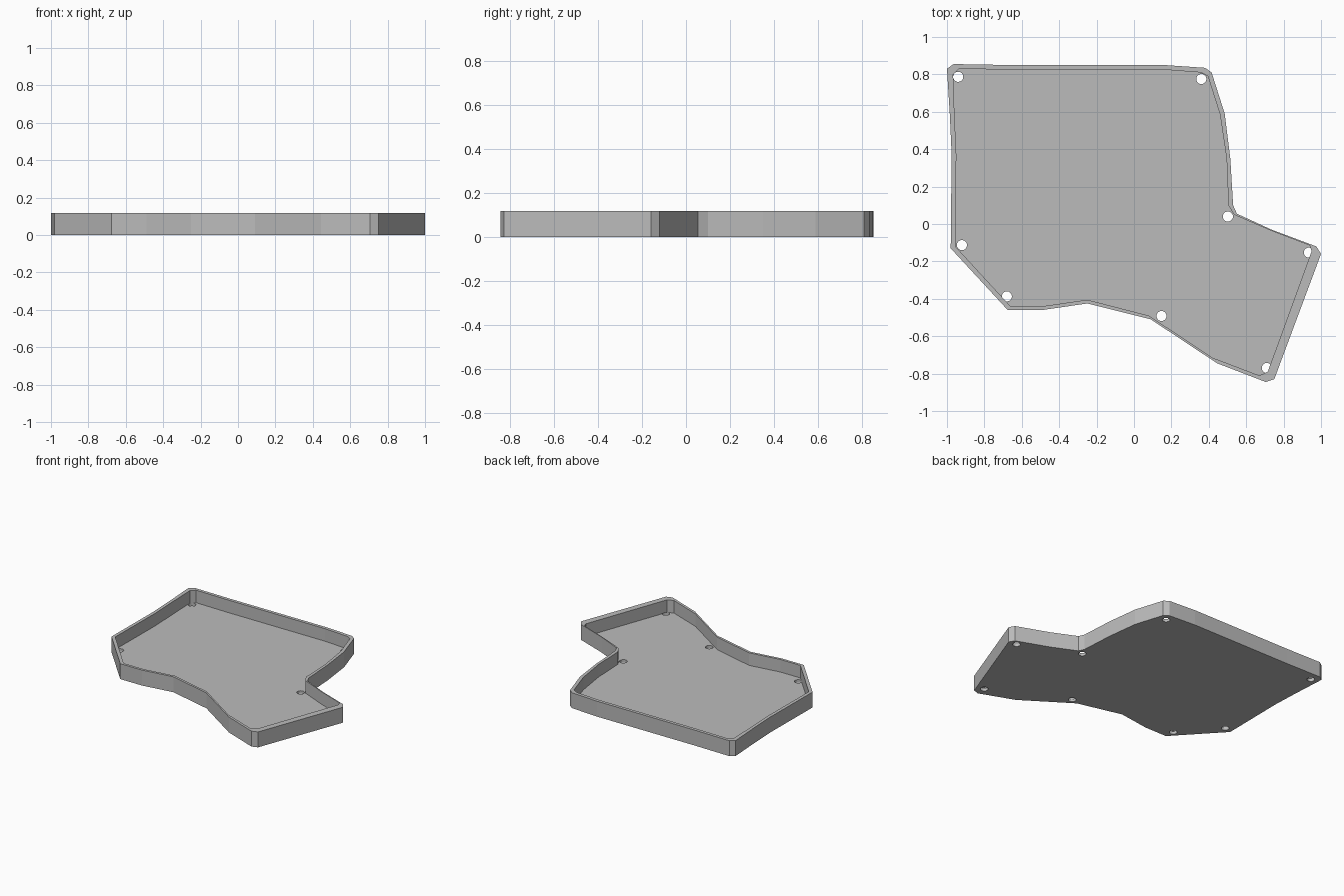
import bpy
import bmesh
from mathutils import Matrix

if "Cube" in bpy.data.objects:
    bpy.data.objects.remove(bpy.data.objects["Cube"], do_unlink=True)

HEIGHT, FLOOR, HOLE_RADIUS = 0.118, 0.022, 0.027

# Outer edge of the tray, clockwise from the back right corner
OUTER = [(-1, .83), (-.965, .855), (-.67, .85), (.16, .85), (.38, .835), (.415, .81),
         (.485, .59), (.515, .35), (.53, .1), (.55, .055), (.735, -.03), (.975, -.12),
         (1, -.16), (.75, -.83), (.705, -.845), (.445, -.745), (.09, -.51),
         (-.25, -.425), (-.49, -.46), (-.675, -.46), (-.98, -.13), (-.975, .37), (-.985, .59)]

# Inner edge of the wall, same order
INNER = [(-.967, .80), (-.935, .83), (-.66, .825), (.16, .825), (.36, .81), (.395, .79),
         (.46, .585), (.495, .35), (.505, .1), (.535, .05), (.735, -.037), (.94, -.115),
         (.95, -.145), (.715, -.79), (.67, -.81), (.42, -.715), (.08, -.49),
         (-.25, -.405), (-.49, -.44), (-.66, -.44), (-.955, -.12), (-.95, .37), (-.96, .59)]

# Screw hole centres
HOLES = [(-.94, .787), (.36, .775), (.502, .04), (.935, -.153),
         (.71, -.77), (.147, -.492), (-.68, -.387), (-.92, -.113)]


def finish(name, bm):
    bmesh.ops.recalc_face_normals(bm, faces=bm.faces)
    mesh = bpy.data.meshes.new(name)
    bm.to_mesh(mesh)
    bm.free()
    obj = bpy.data.objects.new(name, mesh)
    bpy.context.collection.objects.link(obj)
    return obj


def prism(name, outline, bottom, top):
    bm = bmesh.new()
    face = bm.faces.new([bm.verts.new((x, y, bottom)) for x, y in outline])
    result = bmesh.ops.extrude_face_region(bm, geom=[face], use_keep_orig=True)
    verts = [g for g in result["geom"] if isinstance(g, bmesh.types.BMVert)]
    bmesh.ops.translate(bm, verts=verts, vec=(0, 0, top - bottom))
    return finish(name, bm)


def cut(target, cutter):
    cutter.hide_render = True
    cutter.hide_set(True)
    mod = target.modifiers.new(cutter.name, "BOOLEAN")
    mod.operation = "DIFFERENCE"
    mod.solver = "EXACT"
    mod.object = cutter
    bpy.context.view_layer.objects.active = target
    bpy.ops.object.modifier_apply(modifier=mod.name)
    bpy.data.objects.remove(cutter, do_unlink=True)


# Tray: solid outline, hollowed from above
tray = prism("tray", OUTER, 0, HEIGHT)
cut(tray, prism("hollow", INNER, FLOOR, HEIGHT + 0.1))

# Screw holes go through the floor only and stop under the wall
bm = bmesh.new()
depth = FLOOR + 0.051
for x, y in HOLES:
    bmesh.ops.create_cone(bm, cap_ends=True, segments=32, radius1=HOLE_RADIUS,
                          radius2=HOLE_RADIUS, depth=depth,
                          matrix=Matrix.Translation((x, y, FLOOR + 0.001 - depth / 2)))
cut(tray, finish("screw_holes", bm))

# Plain grey plastic
grey = bpy.data.materials.new("grey plastic")
grey.use_nodes = True
colour = (0.5, 0.5, 0.5, 1)
grey.diffuse_color = colour
grey.node_tree.nodes["Principled BSDF"].inputs["Base Color"].default_value = colour
tray.data.materials.clear()
tray.data.materials.append(grey)
for poly in tray.data.polygons:
    poly.material_index = 0
